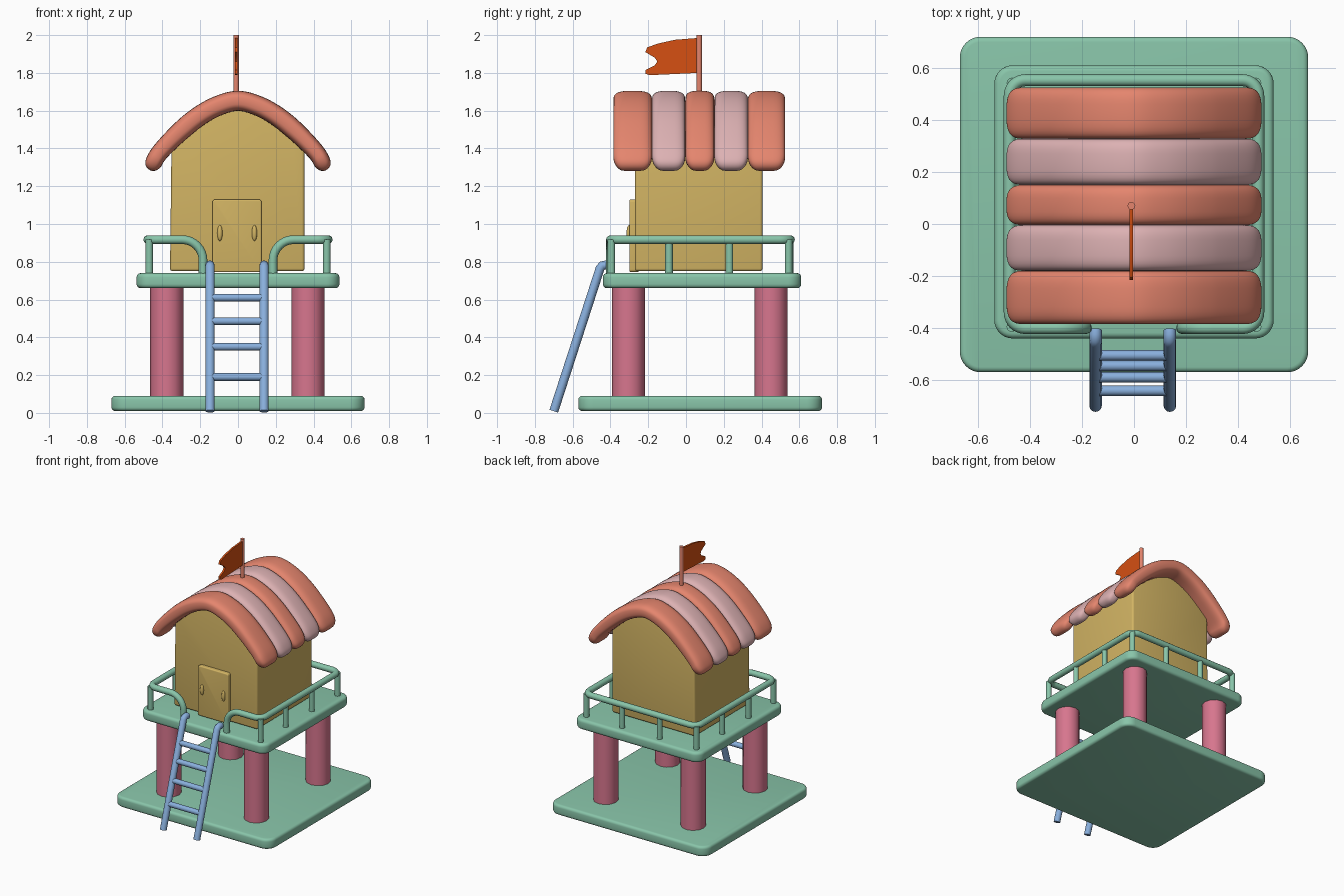
import bpy, bmesh, math
from mathutils import Vector

cube = bpy.data.objects.get("Cube")
if cube:
    bpy.data.objects.remove(cube, do_unlink=True)


def material(name, rgb):
    m = bpy.data.materials.new(name)
    m.use_nodes = True
    m.diffuse_color = (*rgb, 1)
    bsdf = next(n for n in m.node_tree.nodes if n.type == 'BSDF_PRINCIPLED')
    bsdf.inputs["Base Color"].default_value = (*rgb, 1)
    return m


GREEN = material("mint green", (0.25, 0.56, 0.40))
CORAL = material("coral", (0.78, 0.235, 0.155))
BLUSH = material("pale blush", (0.72, 0.44, 0.45))
GOLD = material("straw yellow", (0.65, 0.46, 0.127))
ROSE = material("rose", (0.68, 0.18, 0.27))
BLUE = material("sky blue", (0.25, 0.43, 0.72))
ORANGE = material("burnt orange", (0.67, 0.08, 0.006))


def finish(name, bm, mat):
    bmesh.ops.recalc_face_normals(bm, faces=bm.faces)
    me = bpy.data.meshes.new(name)
    bm.to_mesh(me)
    bm.free()
    me.materials.append(mat)
    ob = bpy.data.objects.new(name, me)
    bpy.context.collection.objects.link(ob)
    bpy.ops.object.select_all(action='DESELECT')
    ob.select_set(True)
    bpy.context.view_layer.objects.active = ob
    bpy.ops.object.shade_smooth_by_angle(angle=math.radians(40))
    return ob


def fillet(points, radius, closed=False, steps=8):
    """Round the corners of a path with quarter arcs."""
    pts = [Vector(p) for p in points]
    out = []
    for i, p in enumerate(pts):
        if not closed and i in (0, len(pts) - 1):
            out.append(p)
            continue
        u = (pts[i - 1] - p).normalized()
        v = (pts[(i + 1) % len(pts)] - p).normalized()
        for k in range(steps + 1):
            t = k / steps * math.pi / 2
            out.append(p + radius * (u * (1 - math.sin(t)) + v * (1 - math.cos(t))))
    return out


def prism(name, outline, to3d, a, b, bevel, mat):
    """Extrude an outline from depth a to b and soften its sharp edges."""
    bm = bmesh.new()
    low = bm.faces.new([bm.verts.new(to3d(p[0], p[1], a)) for p in outline])
    ext = bmesh.ops.extrude_face_region(bm, geom=[low])
    move = Vector(to3d(0, 0, b)) - Vector(to3d(0, 0, a))
    bmesh.ops.translate(bm, vec=move,
                        verts=[g for g in ext["geom"] if isinstance(g, bmesh.types.BMVert)])
    bmesh.ops.recalc_face_normals(bm, faces=bm.faces)
    if bevel:
        sharp = [e for e in bm.edges if e.calc_face_angle(0) > 0.6]
        bmesh.ops.bevel(bm, geom=sharp, offset=bevel, segments=4, profile=0.5, affect='EDGES')
    return finish(name, bm, mat)


def flat(x, y, d):
    return (x, y, d)


def facing(x, z, d):
    return (x, d, z)


def sideways(y, z, d):
    return (d, y, z)


def slab(name, hx, y0, y1, z0, z1, radius, bevel, mat):
    rect = [(-hx, y0), (hx, y0), (hx, y1), (-hx, y1)]
    return prism(name, fillet(rect, radius, True), flat, z0, z1, bevel, mat)


def tube(name, points, radius, mat):
    """Round bar along a path."""
    cu = bpy.data.curves.new(name, 'CURVE')
    cu.dimensions = '3D'
    cu.bevel_depth = radius
    cu.bevel_resolution = 4
    cu.use_fill_caps = True
    sp = cu.splines.new('POLY')
    sp.points.add(len(points) - 1)
    for sp_pt, p in zip(sp.points, points):
        sp_pt.co = (*p, 1)
    tmp = bpy.data.objects.new(name, cu)
    bpy.context.collection.objects.link(tmp)
    bpy.context.view_layer.update()
    me = bpy.data.meshes.new_from_object(tmp.evaluated_get(bpy.context.evaluated_depsgraph_get()))
    bm = bmesh.new()
    bm.from_mesh(me)
    bpy.data.objects.remove(tmp)
    bpy.data.curves.remove(cu)
    bpy.data.meshes.remove(me)
    return finish(name, bm, mat)


# Ground plate, deck and pillars
slab("ground_plate", 0.67, -0.57, 0.72, 0.01, 0.09, 0.08, 0.02, GREEN)
slab("deck", 0.537, -0.44, 0.61, 0.66, 0.74, 0.07, 0.022, GREEN)
for x in (-0.377, 0.37):
    for y in (-0.305, 0.45):
        tube("pillar", [(x, y, 0.08), (x, y, 0.67)], 0.088, ROSE)

# Railing with an opening for the ladder
half = [(0.185, -0.4, 0.73), (0.185, -0.4, 0.917)]
start = fillet(half + [(0.4, -0.4, 0.917)], 0.11)[:-1]
corners = [(0.3, -0.4, 0.917), (0.478, -0.4, 0.917), (0.478, 0.553, 0.917), (0, 0.553, 0.917)]
right_half = start + fillet(corners, 0.06)
left_half = [Vector((-p.x, p.y, p.z)) for p in right_half]
tube("handrail", right_half[:-1] + left_half[-2::-1], 0.023, GREEN)
posts = [(s * 0.47, y) for s in (-1, 1) for y in (-0.395, -0.09, 0.23, 0.543)]
posts += [(s * 0.16, 0.55) for s in (-1, 1)]
for x, y in posts:
    tube("rail_post", [(x, y, 0.73), (x, y, 0.917)], 0.02, GREEN)

# House body with an arched top
arch = [(0.352, 1.42), (0.3, 1.48), (0.2, 1.565), (0.1, 1.625), (0, 1.645)]
body = [(-0.36, 0.75), (0.352, 0.75)] + arch + [(-x, z) for x, z in arch[-2::-1]]
prism("house_body", body, facing, -0.27, 0.405, 0.015, GOLD)

# Door with two pull handles
door = [(-0.135, 0.745), (0.125, 0.745), (0.125, 1.13), (-0.135, 1.13)]
prism("door", fillet(door, 0.015, True, 4), facing, -0.3, -0.25, 0.008, GOLD)
for x in (-0.096, 0.087):
    bm = bmesh.new()
    bmesh.ops.create_uvsphere(bm, u_segments=16, v_segments=12, radius=1)
    bmesh.ops.scale(bm, vec=(0.014, 0.014, 0.042), verts=bm.verts)
    bmesh.ops.translate(bm, vec=(x, -0.301, 0.952), verts=bm.verts)
    finish("door_handle", bm, GOLD)

# Roof: padded strips bent over the arch
ridge = [(0, 1.652), (0.1, 1.628), (0.2, 1.575), (0.3, 1.495), (0.4, 1.395), (0.442, 1.335), (0.457, 1.282)]
keys = [Vector((-x, z)) for x, z in ridge[:0:-1]] + [Vector(p) for p in ridge]


def spline(i, t):
    p0, p1 = keys[max(i - 1, 0)], keys[i]
    p2, p3 = keys[i + 1], keys[min(i + 2, len(keys) - 1)]
    return 0.5 * (2 * p1 + (p2 - p0) * t + (2 * p0 - 5 * p1 + 4 * p2 - p3) * t * t
                  + (3 * p1 - p0 - 3 * p2 + p3) * t ** 3)


path = [spline(i, k / 8) for i in range(len(keys) - 1) for k in range(8)] + [keys[-1]]
dist = [0]
for p, q in zip(path, path[1:]):
    dist.append(dist[-1] + (q - p).length)


def round_off(d, r):
    return math.sqrt(max(0, 1 - max(0, 1 - d / r) ** 2))


def roof_strip(y0, y1, mat):
    bm = bmesh.new()
    rings = []
    for i, p in enumerate(path):
        d = min(dist[i], dist[-1] - dist[i])
        tangent = (path[min(i + 1, len(path) - 1)] - path[max(i - 1, 0)]).normalized()
        normal = Vector((-tangent.y, tangent.x))
        w = (y1 - y0) / 2 - 0.06 * (1 - round_off(d, 0.08))
        h = 0.053 * max(0.15, round_off(d, 0.045)) * (0.82 + 0.18 * min(1, d / 0.3))
        ring = []
        for k in range(32):
            a = 2 * math.pi * k / 32
            c, s = math.cos(a), math.sin(a)
            u = w * math.copysign(abs(c) ** 0.65, c)
            v = h * math.copysign(abs(s) ** 0.65, s)
            q = p + normal * v
            ring.append(bm.verts.new((q.x, (y0 + y1) / 2 + u, q.y)))
        rings.append(ring)
    for r1, r2 in zip(rings, rings[1:]):
        for k in range(32):
            n = (k + 1) % 32
            bm.faces.new((r1[k], r1[n], r2[n], r2[k]))
    bm.faces.new(rings[0])
    bm.faces.new(rings[-1])
    finish("roof_strip", bm, mat)


edges = [-0.385, -0.18, -0.004, 0.15, 0.328, 0.525]
for i in range(5):
    roof_strip(edges[i], edges[i + 1], BLUSH if i % 2 else CORAL)

# Flag and pole
tube("flag_pole", [(-0.01, 0.07, 1.66), (-0.01, 0.07, 2.0)], 0.015, CORAL)
flag = [(0.065, 1.985), (-0.06, 1.975), (-0.15, 1.955), (-0.205, 1.935), (-0.215, 1.91), (-0.165, 1.88),
        (-0.152, 1.86), (-0.165, 1.84), (-0.215, 1.815), (-0.215, 1.795), (-0.19, 1.788), (0.065, 1.8)]
prism("flag", flag, sideways, -0.017, -0.003, 0, ORANGE)

# Ladder leaning on the deck
foot, head = Vector((0, -0.7, 0.009)), Vector((0, -0.455, 0.765))
for x in (-0.148, 0.138):
    o = Vector((x, 0, 0))
    top = [head + o, o + Vector((0, -0.443, 0.78)), o + Vector((0, -0.425, 0.783)), o + Vector((0, -0.408, 0.778))]
    tube("ladder_rail", [foot + o] + top, 0.024, BLUE)
for z in (0.19, 0.35, 0.485, 0.61):
    p = foot.lerp(head, (z - foot.z) / (head.z - foot.z))
    tube("ladder_rung", [(-0.148, p.y, z), (0.138, p.y, z)], 0.02, BLUE)
